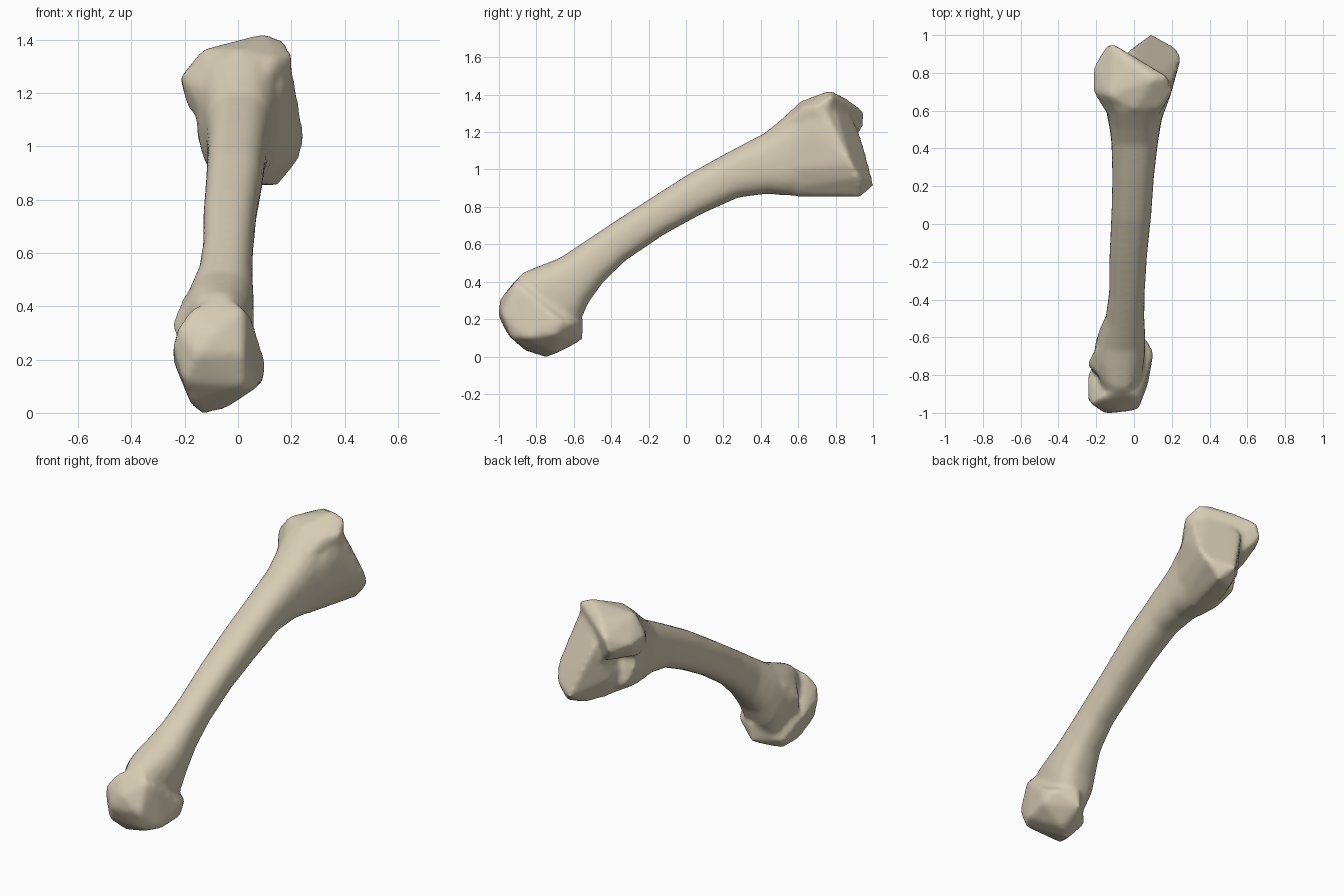
import bpy, bmesh, math
from mathutils import Vector

cube = bpy.data.objects.get("Cube")
if cube:
    bpy.data.objects.remove(cube, do_unlink=True)

mat = bpy.data.materials.new("bone ivory")
mat.use_nodes = True
color = (0.68, 0.61, 0.46, 1)
mat.diffuse_color = color
mat.node_tree.nodes["Principled BSDF"].inputs["Base Color"].default_value = color

bm = bmesh.new()


def loft(stations, sides=20, power=0.8):
    """Skin rounded rings between an upper and a lower outline point."""
    rings = []
    for top_y, top_z, low_y, low_z, x_min, x_max in stations:
        ring = []
        for i in range(sides):
            a = math.tau * i / sides
            c, s = math.cos(a), math.sin(a)
            c = math.copysign(abs(c) ** power, c)
            s = math.copysign(abs(s) ** power, s)
            t = (1 - s) / 2
            x = (x_min + x_max) / 2 + c * (x_max - x_min) / 2
            ring.append(bm.verts.new((x, top_y + (low_y - top_y) * t,
                                      top_z + (low_z - top_z) * t)))
        rings.append(ring)
    for a, b in zip(rings, rings[1:]):
        for i in range(sides):
            j = (i + 1) % sides
            bm.faces.new((a[i], a[j], b[j], b[i]))
    bm.faces.new(rings[0][::-1])
    bm.faces.new(rings[-1])


def lobe(points, swell=1.03):
    """Closed convex knob around its outermost landmarks."""
    centre = sum((Vector(p) for p in points), Vector()) / len(points)
    verts = [bm.verts.new(centre + (Vector(p) - centre) * swell) for p in points]
    result = bmesh.ops.convex_hull(bm, input=verts)
    spare = [g for g in result["geom_interior"] if isinstance(g, bmesh.types.BMVert)]
    bmesh.ops.delete(bm, geom=spare, context="VERTS")


# Shaft: upper y, z, lower y, z, x range
loft([
    (-.92, .40, -.68, .06, -.18, .03),
    (-.86, .455, -.61, .11, -.20, .05),
    (-.77, .49, -.56, .20, -.21, .06),
    (-.67, .53, -.52, .29, -.19, .06),
    (-.55, .61, -.44, .40, -.15, .055),
    (-.40, .71, -.32, .515, -.132, .057),
    (-.20, .84, -.12, .65, -.13, .07),
    (.02, .98, .08, .76, -.12, .092),
    (.22, 1.09, .28, .85, -.115, .106),
    (.42, 1.195, .44, .87, -.12, .127),
    (.50, 1.26, .52, .86, -.13, .14),
    (.60, 1.35, .62, .86, -.15, .16),
    (.66, 1.38, .75, .90, -.16, .17),
])

# Lower joint: rounded front roller with a knob on each side
lobe([
    (-.13, -.75, 0), (-.17, -.85, .03), (-.05, -.70, .02), (-.20, -.95, .12),
    (-.15, -1, .22), (.02, -.98, .22), (.02, -.93, .10), (-.24, -.93, .25),
    (-.22, -.95, .32), (-.17, -.92, .39), (.02, -.92, .38), (-.06, -.86, .45),
    (-.24, -.80, .20), (-.19, -.67, .08), (.06, -.61, .18), (-.06, -.56, .09),
    (-.05, -.55, .19), (.07, -.85, .10), (.10, -.68, .19), (.09, -.70, .12),
    (-.09, -.99, .30), (.05, -.86, .35),
])

# Outer knob above the roller, fading into the shaft
lobe([
    (-.245, -.74, .34), (-.20, -.66, .44), (-.22, -.78, .22), (-.16, -.60, .36),
    (-.18, -.80, .42), (-.10, -.68, .50), (-.05, -.75, .30), (-.16, -.62, .22),
])

# Upper joint: broad ridge running across the end, flaring out of the shaft
lobe([
    (.10, .77, 1.42), (.17, .78, 1.39), (-.01, .85, 1.38), (.20, .70, 1.34),
    (-.13, .68, 1.36), (-.21, .70, 1.26), (-.21, .83, 1.25), (-.11, .95, 1.31),
    (-.18, .72, 1.14), (-.14, .94, 1.22), (0, .61, 1.36), (.14, .62, 1.33),
    (-.08, .88, 1.14), (.08, .80, 1.10), (.18, .73, 1.15), (-.11, .55, 1.10),
    (.06, .47, 1.18), (-.06, .47, 1.18),
])

# Upper joint: web reaching down to the rear knob
lobe([
    (.19, .72, 1.35), (.10, .78, 1.39), (.245, .88, 1.03), (.23, .92, .96),
    (.09, 1, .92), (.15, .93, .86), (.05, .90, .86), (.06, .60, .86),
    (.06, .46, .89), (.12, .50, 1.0), (.14, .55, 1.13), (.19, .68, 1.20),
    (-.05, .62, .87), (0, .78, .86), (-.04, .48, .89), (-.06, .84, 1.0),
    (-.07, .60, 1.05), (0, .80, 1.30), (.03, .95, 1.10), (-.02, .92, 1.21),
])

bmesh.ops.recalc_face_normals(bm, faces=bm.faces)
mesh = bpy.data.meshes.new("long_bone")
bm.to_mesh(mesh)
bm.free()
mesh.materials.append(mat)
bone = bpy.data.objects.new("long_bone", mesh)
bpy.context.collection.objects.link(bone)

# Fuse the parts into one softly rounded skin
fuse = bone.modifiers.new("fuse", "REMESH")
fuse.mode = "VOXEL"
fuse.voxel_size = 0.015
fuse.use_smooth_shade = True
soften = bone.modifiers.new("soften", "SMOOTH")
soften.factor = 0.5
soften.iterations = 8
